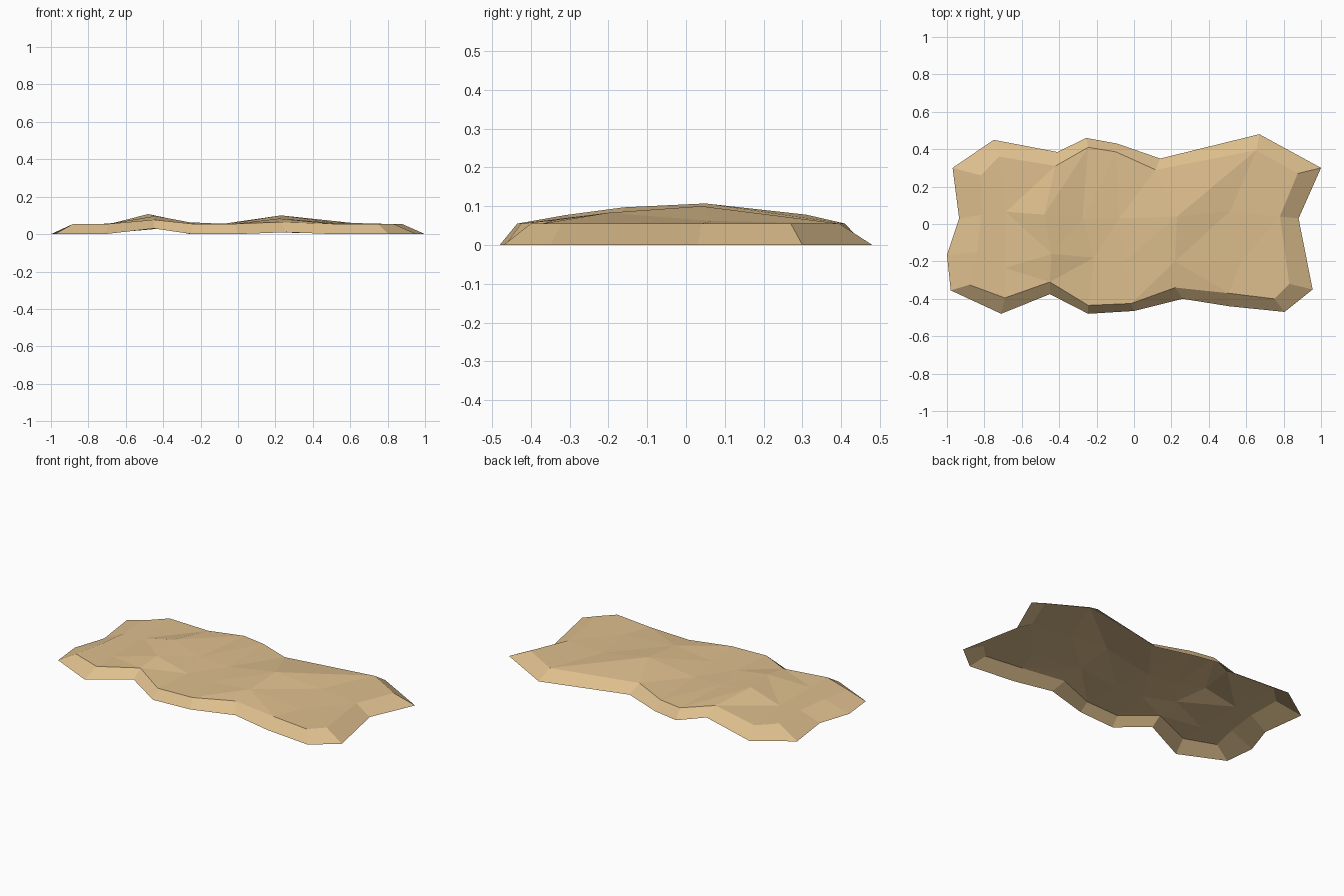
import bpy
import bmesh
from mathutils import Vector
from mathutils.geometry import delaunay_2d_cdt

if "Cube" in bpy.data.objects:
    bpy.data.objects.remove(bpy.data.objects["Cube"])

# Ground outline of the slab, clockwise from the back left corner
OUTER = [(-.97, .30), (-.75, .45), (-.41, .385), (-.255, .46), (-.09, .43),
         (.14, .35), (.67, .48), (1.0, .30), (.88, .03), (.955, -.35),
         (.805, -.47), (.51, -.44), (.26, -.40), (0, -.465), (-.245, -.48),
         (-.45, -.375), (-.71, -.48), (-.98, -.355), (-1.0, -.165), (-.935, .03)]
# Upper rim, point for point above the outline
INNER = [(-.82, .26), (-.72, .36), (-.42, .31), (-.245, .41), (-.095, .385),
         (.115, .29), (.655, .395), (.875, .27), (.78, .04), (.83, -.32),
         (.75, -.40), (.505, -.37), (.22, -.34), (-.015, -.425), (-.245, -.435),
         (-.45, -.31), (-.69, -.395), (-.88, -.325), (-.84, -.15), (-.815, .05)]
# Interior top points: hollows and the two ridges
MIDDLE = [(-.685, .065), (-.69, -.235), (-.48, .05), (-.44, -.16),
          (-.275, .03), (-.215, -.18), (-.08, .03), (-.05, -.20),
          (.23, .04), (.22, -.20), (.515, .07), (.57, -.205)]
TOP = .055
LOW = {2: .03, 15: .03, 5: .01, 12: .01}          # raised notches in the bottom edge
HIGH = {2: .078, 15: .077, 5: .066, 12: .064,     # ridge ends on the rim
        22: .107, 23: .097, 24: .064, 28: .10, 29: .083, 30: .062}
CREASES = [(2, 22), (22, 23), (23, 15), (22, 3), (3, 24), (25, 14), (5, 28),
           (28, 29), (29, 12), (28, 6), (29, 13), (29, 11), (21, 15)]

n = len(INNER)
flat = [Vector(p) for p in INNER + MIDDLE]
rim_edges = [(i, (i + 1) % n) for i in range(n)]
_, _, tris, orig, _, _ = delaunay_2d_cdt(flat, rim_edges + CREASES, [], 1, 1e-5)

bm = bmesh.new()
top = [bm.verts.new((p.x, p.y, HIGH.get(i, TOP))) for i, p in enumerate(flat)]
base = [bm.verts.new((x, y, LOW.get(i, 0))) for i, (x, y) in enumerate(OUTER)]

# Faceted top
for t in tris:
    bm.faces.new([top[orig[i][0]] for i in t])
# Sloping skirt, open underneath
for i, j in rim_edges:
    bm.faces.new((top[i], top[j], base[j], base[i]))
bmesh.ops.recalc_face_normals(bm, faces=bm.faces[:])
if sum(f.normal.z for f in bm.faces) < 0:
    bmesh.ops.reverse_faces(bm, faces=bm.faces[:])

mesh = bpy.data.meshes.new("sand_slab")
bm.to_mesh(mesh)
bm.free()
sand = bpy.data.materials.new("sand")
sand.diffuse_color = (.73, .52, .27, 1)
sand.use_nodes = True
sand.node_tree.nodes["Principled BSDF"].inputs["Base Color"].default_value = sand.diffuse_color
mesh.materials.append(sand)
bpy.context.collection.objects.link(bpy.data.objects.new("sand_slab", mesh))
